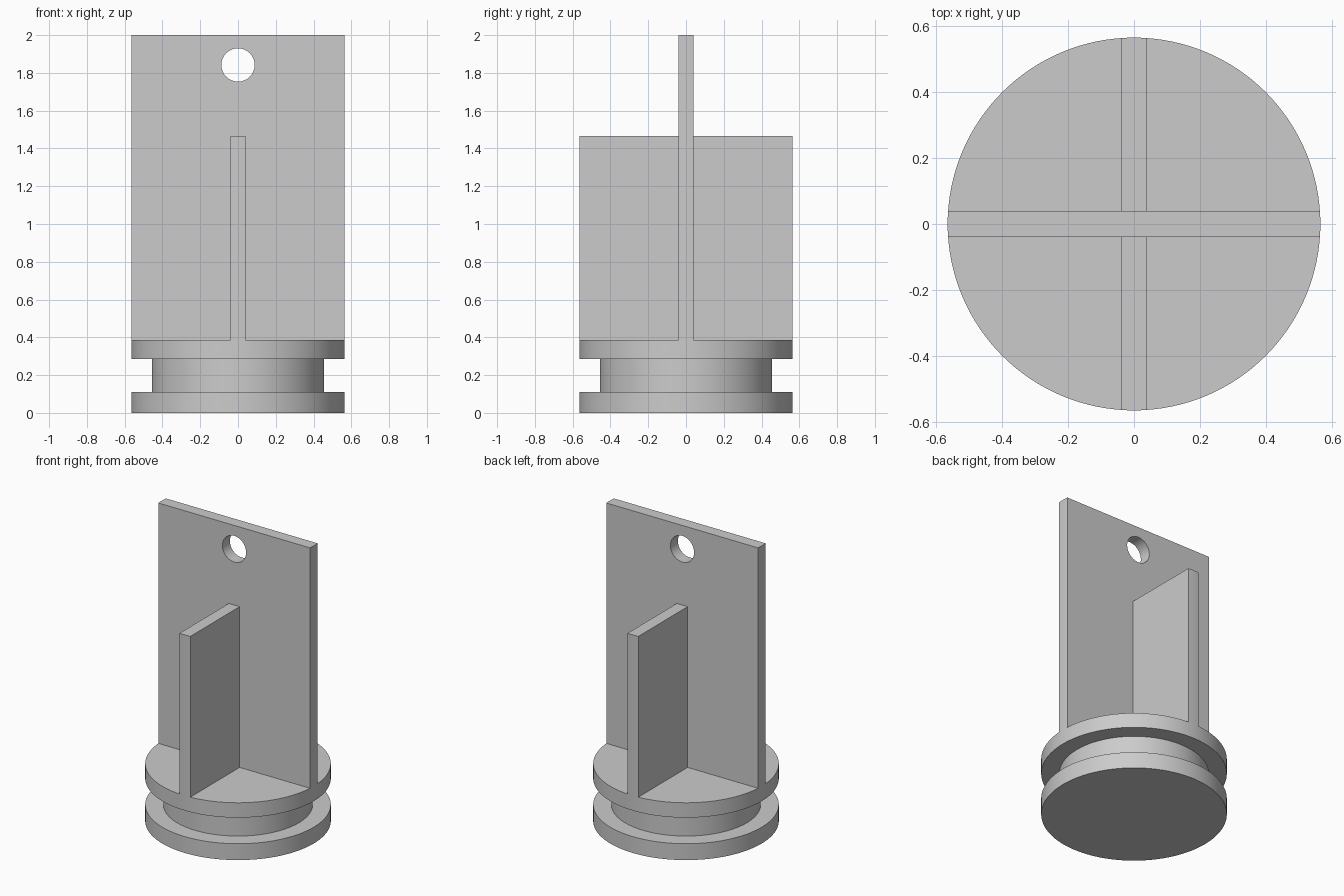
import bpy, bmesh, math

cube = bpy.data.objects.get("Cube")
if cube:
    bpy.data.objects.remove(cube, do_unlink=True)

RADIUS, GROOVE_RADIUS = 0.565, 0.455
HALF_THICK = 0.04
BASE_TOP, RIB_TOP, PLATE_TOP = 0.385, 1.465, 2.0

grey = bpy.data.materials.new("light grey")
grey.use_nodes = True
colour = (0.6, 0.6, 0.6, 1)
grey.diffuse_color = colour
grey.node_tree.nodes["Principled BSDF"].inputs["Base Color"].default_value = colour


def finish(name, bm):
    bmesh.ops.recalc_face_normals(bm, faces=bm.faces)
    mesh = bpy.data.meshes.new(name)
    bm.to_mesh(mesh)
    bm.free()
    mesh.materials.append(grey)
    obj = bpy.data.objects.new(name, mesh)
    bpy.context.collection.objects.link(obj)
    return obj


def smooth(obj):
    bpy.ops.object.select_all(action="DESELECT")
    obj.select_set(True)
    bpy.context.view_layer.objects.active = obj
    bpy.ops.object.shade_smooth_by_angle(angle=math.radians(30))


def lathe(name, profile, sides=128):
    bm = bmesh.new()
    verts = [bm.verts.new((r, 0, z)) for r, z in profile]
    edges = [bm.edges.new(pair) for pair in zip(verts, verts[1:])]
    bmesh.ops.spin(bm, geom=verts + edges, axis=(0, 0, 1), cent=(0, 0, 0),
                   angle=math.tau, steps=sides, use_duplicate=False)
    bmesh.ops.remove_doubles(bm, verts=bm.verts, dist=1e-5)
    return finish(name, bm)


def prism(name, outline, bottom, top):
    bm = bmesh.new()
    face = bm.faces.new([bm.verts.new((x, y, bottom)) for x, y in outline])
    grown = bmesh.ops.extrude_face_region(bm, geom=[face])["geom"]
    moved = [v for v in grown if isinstance(v, bmesh.types.BMVert)]
    bmesh.ops.translate(bm, verts=moved, vec=(0, 0, top - bottom))
    return finish(name, bm)


# Round end of a wall, flush with the base rim
half_angle = math.asin(HALF_THICK / RADIUS)
arc = [(RADIUS * math.cos(a), RADIUS * math.sin(a))
       for a in (half_angle * i / 2 for i in range(-2, 3))]

# Grooved spool base
base = lathe("grooved_base", [
    (0, 0), (RADIUS, 0), (RADIUS, 0.11), (GROOVE_RADIUS, 0.11),
    (GROOVE_RADIUS, 0.285), (RADIUS, 0.285), (RADIUS, BASE_TOP), (0, BASE_TOP)])
smooth(base)

# Tall plate
plate = prism("tall_plate", arc + [(-x, -y) for x, y in arc], BASE_TOP, PLATE_TOP)

# Hole through the plate
bm = bmesh.new()
bmesh.ops.create_cone(bm, cap_ends=True, segments=64, radius1=0.088,
                      radius2=0.088, depth=0.4)
cutter = finish("hole_cutter", bm)
cutter.rotation_euler.x = math.pi / 2
cutter.location.z = 1.842
cutter.hide_render = True
cutter.hide_set(True)
cut = plate.modifiers.new("hole", "BOOLEAN")
cut.operation = "DIFFERENCE"
cut.solver = "EXACT"
cut.object = cutter
bpy.context.view_layer.update()
bpy.context.view_layer.objects.active = plate
bpy.ops.object.modifier_apply(modifier="hole")
bpy.data.objects.remove(cutter, do_unlink=True)
smooth(plate)

# Front and back ribs
for name, side in (("front_rib", -1), ("back_rib", 1)):
    outline = [(HALF_THICK, HALF_THICK * side)]
    outline += [(y, x * side) for x, y in reversed(arc)]
    outline.append((-HALF_THICK, HALF_THICK * side))
    smooth(prism(name, outline, BASE_TOP, RIB_TOP))
